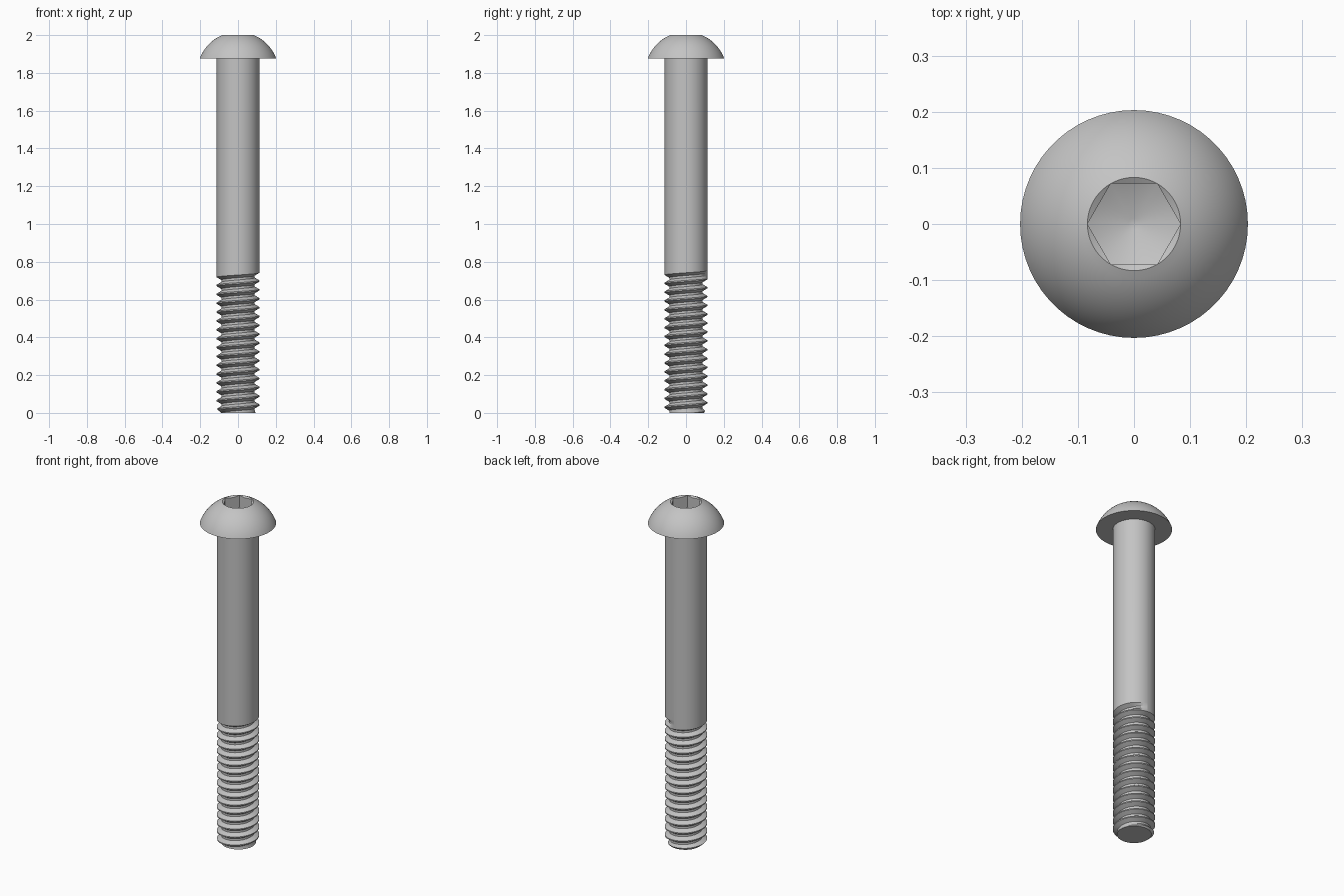
import bpy, bmesh, math

TAU = 2 * math.pi
SEG = 60
CREST, ROOT, PITCH = 0.113, 0.0885, 0.0469
HEAD_Z, HEAD_R, TOP_R, HEX = 1.875, 0.203, 0.083, 0.0719
SEAM, THREAD_TOP = math.pi / 2, 0.713      # where the thread runs out

if "Cube" in bpy.data.objects:
    bpy.data.objects.remove(bpy.data.objects["Cube"])

steel = bpy.data.materials.new("grey steel")
steel.use_nodes = True
GREY = (0.55, 0.55, 0.55, 1)
steel.diffuse_color = GREY
steel.node_tree.nodes["Principled BSDF"].inputs["Base Color"].default_value = GREY


def finish(bm, name, angle):
    bmesh.ops.remove_doubles(bm, verts=bm.verts, dist=1e-5)
    bmesh.ops.recalc_face_normals(bm, faces=bm.faces)
    mesh = bpy.data.meshes.new(name)
    bm.to_mesh(mesh)
    bm.free()
    mesh.materials.append(steel)
    obj = bpy.data.objects.new(name, mesh)
    bpy.context.collection.objects.link(obj)
    bpy.ops.object.select_all(action='DESELECT')
    obj.select_set(True)
    bpy.context.view_layer.objects.active = obj
    bpy.ops.object.shade_smooth_by_angle(angle=math.radians(angle))
    return obj


def polar(bm, r, a, z):
    return bm.verts.new((r * math.cos(a), r * math.sin(a), z))


def skin(bm, rows):
    """Join consecutive rows of vertices with quads."""
    for low, high in zip(rows, rows[1:]):
        for i in range(len(low) - 1):
            bm.faces.new((low[i], low[i + 1], high[i + 1], high[i]))


def hex_radius(a):
    return HEX / math.cos((a % (TAU / 6)) - TAU / 12)


# Button head: underside, spherical dome, chamfered hexagon socket, conical floor
centre_z = 1.8005
ball = math.hypot(HEAD_R, HEAD_Z - centre_z)
start = math.atan2(HEAD_Z - centre_z, HEAD_R)
end = math.atan2(2 - centre_z, TOP_R)
rings = [lambda a: (CREST - 0.005, HEAD_Z)]
for k in range(13):
    t = start + (end - start) * k / 12
    rings.append(lambda a, t=t: (ball * math.cos(t), centre_z + ball * math.sin(t)))
rings += [
    lambda a: (hex_radius(a), 2 - 0.6 * (TOP_R - hex_radius(a))),
    lambda a: (hex_radius(a), 1.89 + 0.45 * hex_radius(a)),
    lambda a: (0.01, 1.8945),
]
bm = bmesh.new()
rows = []
for ring in rings:
    row = []
    for i in range(SEG + 1):
        a = TAU * i / SEG
        r, z = ring(a)
        row.append(polar(bm, r, a, z))
    rows.append(row)
skin(bm, rows)
bm.faces.new(rows[-1][:SEG])
finish(bm, "button_head", 30)

# Plain shank, its lower edge following the thread helix
bm = bmesh.new()
rows = [[], []]
for i in range(SEG + 1):
    a = SEAM + TAU * i / SEG
    rows[0].append(polar(bm, CREST, a, THREAD_TOP + PITCH * i / SEG))
    rows[1].append(polar(bm, CREST, a, HEAD_Z))
skin(bm, rows)
finish(bm, "shank", 30)

# Helical thread: a V profile swept up the spiral, fading out at the seam
profile = [(0, 0), (0.3075, 1), (0.5575, 1), (0.865, 0), (1, 0)]
steps = 18 * SEG
bm = bmesh.new()
rows = []
for s in range(steps + 1):
    a = SEAM + TAU * s / SEG
    base = THREAD_TOP - PITCH * (steps - s) / SEG
    fade = min(1, (steps - s) / 8)
    row = []
    for up, deep in profile:
        z = base + PITCH * up
        r = CREST - (CREST - ROOT) * deep * fade
        row.append(polar(bm, min(r, 0.094 + 0.8 * max(z, 0)), a, z))
    rows.append(row)
skin(bm, rows)
bmesh.ops.remove_doubles(bm, verts=bm.verts, dist=1e-5)

# Flat end of the thread
cut = bmesh.ops.bisect_plane(bm, geom=bm.verts[:] + bm.edges[:] + bm.faces[:],
                             plane_co=(0, 0, 0), plane_no=(0, 0, 1), clear_inner=True)
rim = [e for e in cut["geom_cut"] if isinstance(e, bmesh.types.BMEdge)]
bmesh.ops.edgeloop_fill(bm, edges=rim)
finish(bm, "thread", 25)
